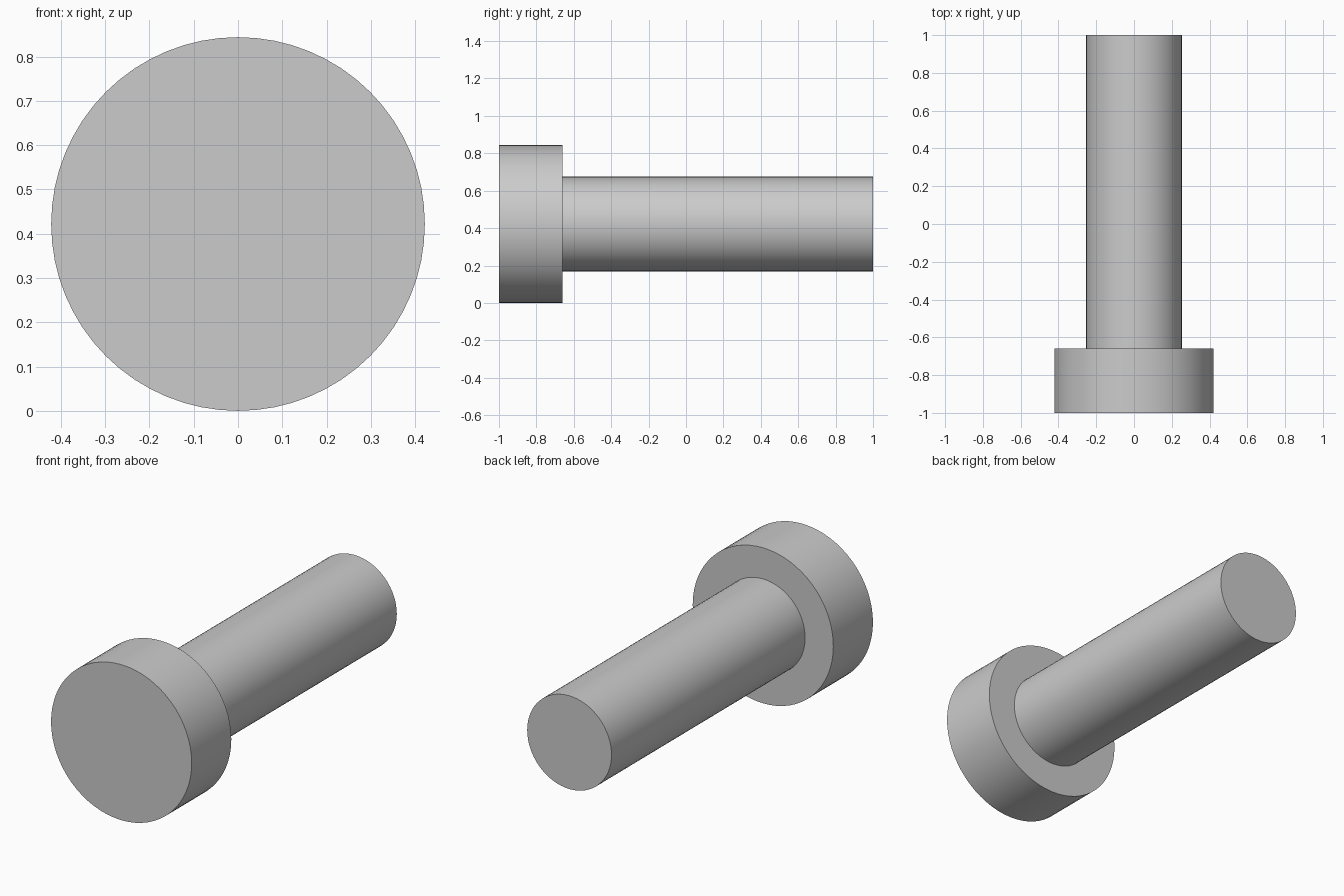
import bpy
import bmesh
import math
from mathutils import Matrix, Vector

cube = bpy.data.objects.get("Cube")
if cube:
    bpy.data.objects.remove(cube, do_unlink=True)

SEGMENTS = 64
HEAD_RADIUS = 0.422
SHAFT_RADIUS = 0.253
FRONT, SHOULDER, BACK = -1.0, -0.66, 1.0

# Plain grey metal
grey = bpy.data.materials.new("grey_metal")
grey.use_nodes = True
colour = (0.6, 0.6, 0.6, 1.0)
grey.diffuse_color = colour
grey.node_tree.nodes["Principled BSDF"].inputs["Base Color"].default_value = colour

# Turned profile from head face to shaft tip, as (radius, y)
profile = [
    (0, FRONT), (HEAD_RADIUS, FRONT), (HEAD_RADIUS, SHOULDER),
    (SHAFT_RADIUS, SHOULDER), (SHAFT_RADIUS, BACK), (0, BACK),
]

# Headed pin: the profile spun about its long axis
bm = bmesh.new()
verts = [bm.verts.new((r, y, 0)) for r, y in profile]
edges = [bm.edges.new(pair) for pair in zip(verts, verts[1:])]
bmesh.ops.spin(bm, geom=verts + edges, cent=(0, 0, 0), axis=(0, 1, 0),
               angle=math.tau, steps=SEGMENTS, use_merge=True)
bmesh.ops.remove_doubles(bm, verts=bm.verts, dist=0.0001)

# Merge each flat end into a single disc
for y in (FRONT, BACK):
    centre = [v for v in bm.verts if (v.co - Vector((0, y, 0))).length < 0.001]
    bmesh.ops.dissolve_verts(bm, verts=centre)
bmesh.ops.recalc_face_normals(bm, faces=bm.faces)

mesh = bpy.data.meshes.new("headed_pin")
bm.to_mesh(mesh)
bm.free()
mesh.transform(Matrix.Translation((0, 0, HEAD_RADIUS)))
mesh.materials.append(grey)
pin = bpy.data.objects.new("headed_pin", mesh)
bpy.context.collection.objects.link(pin)

# Smooth barrel, crisp rims
bpy.ops.object.select_all(action="DESELECT")
pin.select_set(True)
bpy.context.view_layer.objects.active = pin
bpy.ops.object.shade_smooth_by_angle(angle=math.radians(30))
